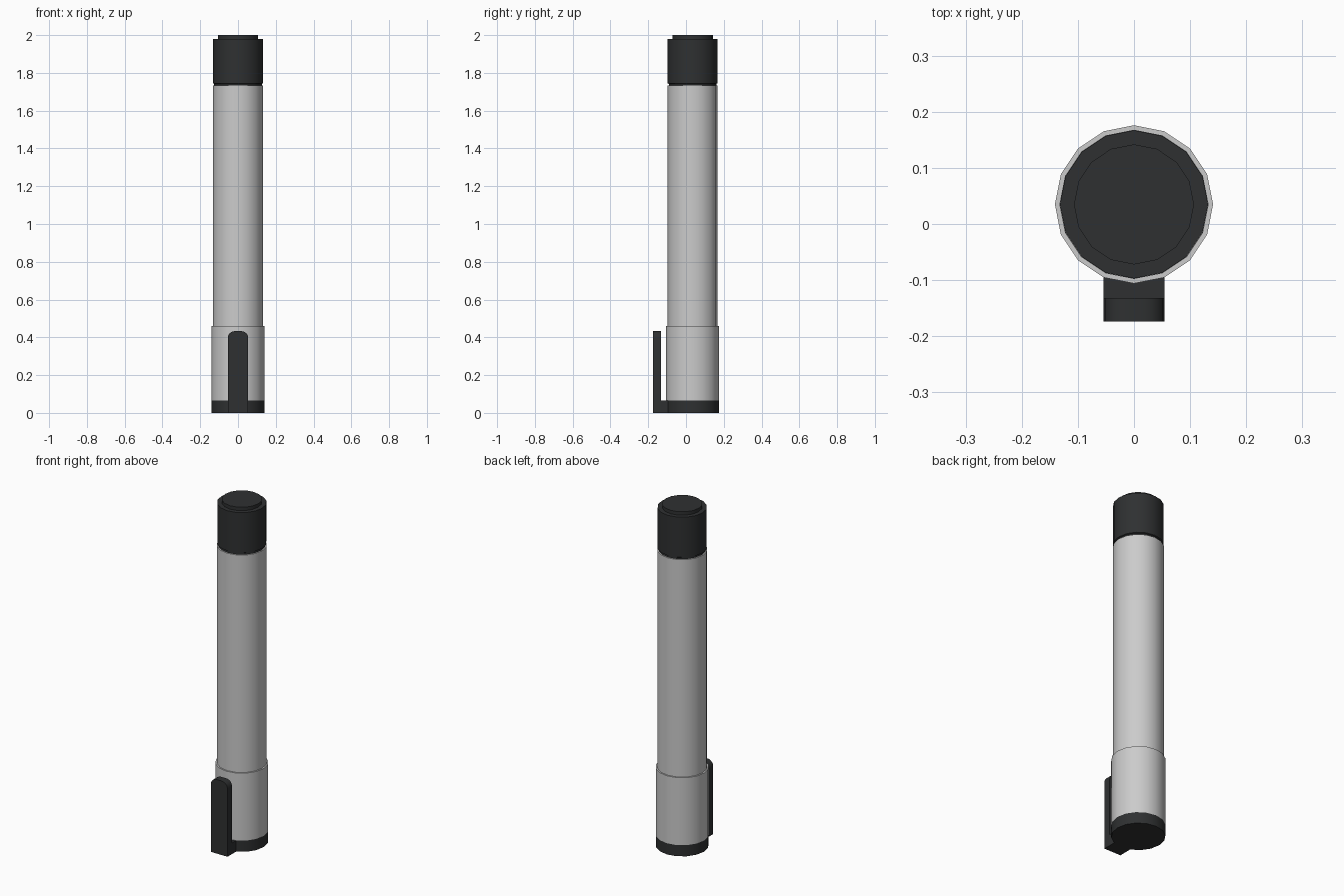
import bpy, bmesh, math

if "Cube" in bpy.data.objects:
    bpy.data.objects.remove(bpy.data.objects["Cube"])

SIDES = 16
CY = 0.035  # axis of the tube in y

dark = bpy.data.materials.new("dark_plastic")
dark.diffuse_color = (0.028, 0.03, 0.031, 1)
dark.use_nodes = True
dark.node_tree.nodes["Principled BSDF"].inputs["Base Color"].default_value = dark.diffuse_color


def finish(name, bm, mat=None):
    bmesh.ops.recalc_face_normals(bm, faces=bm.faces)
    me = bpy.data.meshes.new(name)
    bm.to_mesh(me)
    bm.free()
    ob = bpy.data.objects.new(name, me)
    bpy.context.collection.objects.link(ob)
    if mat:
        me.materials.append(mat)
    bpy.ops.object.select_all(action='DESELECT')
    ob.select_set(True)
    bpy.context.view_layer.objects.active = ob
    bpy.ops.object.shade_smooth_by_angle(angle=math.radians(30))
    return ob


def lathe(name, profile, mat=None):
    """Closed turned solid from (radius, z) points."""
    bm = bmesh.new()
    rings = [[bm.verts.new((r * math.sin(2 * math.pi * i / SIDES),
                            CY + r * math.cos(2 * math.pi * i / SIDES), z))
              for i in range(SIDES)] for r, z in profile]
    for a, b in zip(rings, rings[1:]):
        for i in range(SIDES):
            j = (i + 1) % SIDES
            bm.faces.new((a[i], a[j], b[j], b[i]))
    bm.faces.new(rings[0])
    bm.faces.new(rings[-1])
    return finish(name, bm, mat)


def extrude_y(name, outline, y0, y1, mat=None):
    """Solid from an x-z outline, extruded along y."""
    bm = bmesh.new()
    face = bm.faces.new([bm.verts.new((x, y0, z)) for x, z in outline])
    new = bmesh.ops.extrude_face_region(bm, geom=[face])["geom"]
    bmesh.ops.translate(bm, vec=(0, y1 - y0, 0),
                        verts=[v for v in new if isinstance(v, bmesh.types.BMVert)])
    return finish(name, bm, mat)


# Tube and thicker lower sleeve
lathe("barrel", [(0.133, 0.46), (0.133, 1.732)])
lathe("sleeve", [(0.141, 0.065), (0.141, 0.46)])

# Dark foot, and end cap with narrow neck and raised button
lathe("base_ring", [(0.141, 0), (0.141, 0.065)], dark)
lathe("end_cap", [(0.126, 1.732), (0.126, 1.742), (0.132, 1.745),
                  (0.132, 1.98), (0.107, 1.98), (0.107, 2.0)], dark)

# Pocket clip with rounded tip, and the bridge joining it to the foot
W, TOP, R = 0.054, 0.433, 0.036
tip = [(W - R + R * math.cos(a), TOP - R + R * math.sin(a))
       for a in (math.pi / 2 * k / 4 for k in range(5))]
outline = [(W, 0)] + tip + [(-x, z) for x, z in reversed(tip)] + [(-W, 0)]
extrude_y("clip", outline, -0.174, -0.132, dark)
extrude_y("clip_bridge", [(W, 0), (W, 0.065), (-W, 0.065), (-W, 0)],
          -0.132, -0.09, dark)
